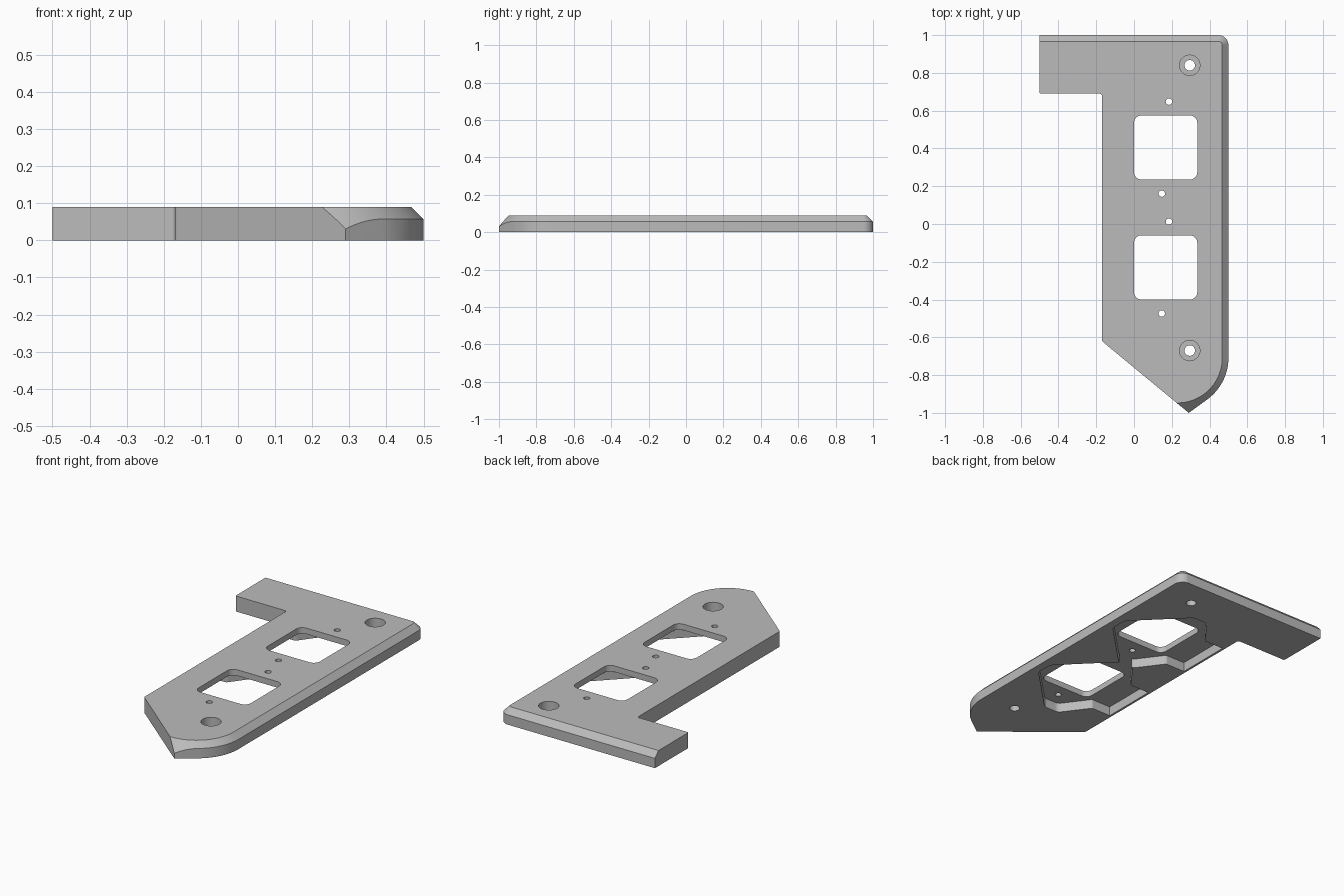
import bpy, bmesh, math
from mathutils import Vector

cube = bpy.data.objects.get("Cube")
if cube:
    bpy.data.objects.remove(cube, do_unlink=True)

HEIGHT = 0.09

grey = bpy.data.materials.new("plate_grey")
grey.use_nodes = True
grey.diffuse_color = (0.5, 0.5, 0.5, 1)
grey.node_tree.nodes["Principled BSDF"].inputs["Base Color"].default_value = grey.diffuse_color


def rounded(corners, steps=12):
    """Turn (x, y, radius) corners into a loop with filleted corners."""
    loop = []
    for i, (x, y, r) in enumerate(corners):
        p = Vector((x, y))
        if r == 0:
            loop.append(p)
            continue
        a = (Vector(corners[i - 1][:2]) - p).normalized()
        b = (Vector(corners[(i + 1) % len(corners)][:2]) - p).normalized()
        half = a.angle(b) / 2
        centre = p + (a + b).normalized() * r / math.sin(half)
        start = p + a * r / math.tan(half) - centre
        end = p + b * r / math.tan(half) - centre
        sweep = start.angle_signed(end)
        for k in range(steps + 1):
            t = -sweep * k / steps
            c, s = math.cos(t), math.sin(t)
            loop.append(centre + Vector((c * start.x - s * start.y, s * start.x + c * start.y)))
    return loop


def solid(name, low, high, z0, z1):
    """Loft a closed solid between two loops of equal length."""
    bm = bmesh.new()
    lo = [bm.verts.new((p.x, p.y, z0)) for p in low]
    hi = [bm.verts.new((p.x, p.y, z1)) for p in high]
    bm.faces.new(lo)
    bm.faces.new(hi)
    for i in range(len(lo)):
        j = (i + 1) % len(lo)
        bm.faces.new((lo[i], lo[j], hi[j], hi[i]))
    bmesh.ops.recalc_face_normals(bm, faces=bm.faces)
    mesh = bpy.data.meshes.new(name)
    bm.to_mesh(mesh)
    bm.free()
    mesh.materials.append(grey)
    obj = bpy.data.objects.new(name, mesh)
    bpy.context.collection.objects.link(obj)
    return obj


def prism(name, corners, z0, z1):
    loop = rounded(corners)
    return solid(name, loop, loop, z0, z1)


def drill(x, y, r, z0=-0.05):
    loop = [Vector((x + r * math.cos(math.tau * k / 32), y + r * math.sin(math.tau * k / 32)))
            for k in range(32)]
    return solid("hole_cutter", loop, loop, z0, 0.2)


def combine(obj, tool, operation):
    tool.hide_render = True
    mod = obj.modifiers.new(operation.lower(), "BOOLEAN")
    mod.operation = operation
    mod.solver = "EXACT"
    mod.object = tool
    bpy.context.view_layer.objects.active = obj
    bpy.ops.object.modifier_apply(modifier=mod.name)
    bpy.data.objects.remove(tool, do_unlink=True)


# Plate outline
plate = prism("mounting_plate", [
    (-0.5, 1, 0), (-0.5, 0.69, 0.008), (-0.17, 0.69, 0.012), (-0.17, -0.62, 0.02),
    (0.29, -1, 0), (0.5, -0.847, 0.27), (0.5, 1, 0.053)], 0, HEIGHT + 0.02)


# Sloped envelope that bevels the back, the left side and the rounded nose
def envelope(d):
    r = 0.237 + d
    turn = math.radians(130)
    far_y = -0.71 + (r + 1.03 * math.cos(turn)) / -math.sin(turn)
    return rounded([(-0.8, 0.967 + d, 0), (-0.8, far_y, 0),
                    (0.467 + d, -0.71 - r * math.tan(turn / 2), r),
                    (0.467 + d, 0.967 + d, 0.02 + d)], 32)


combine(plate, solid("bevel_envelope", envelope(HEIGHT + 0.01), envelope(0), -0.01, HEIGHT), "INTERSECT")

# Two square windows, each with a pocket underneath that runs to the right rim
for cy in (0.405, -0.23):
    upper = [(-0.157, 0.165, 0), (-0.03, 0.165, 0.02), (0.085, 0.32, 0.04),
             (0.18, 0.32, 0.04), (0.45, 0.05, 0.05)]
    outline = upper + [(x, -y, r) for x, y, r in reversed(upper)]
    combine(plate, prism("pocket_cutter", [(x, cy + y, r) for x, y, r in outline], -0.05, 0.055),
            "DIFFERENCE")
    window = [(0, cy - 0.17, 0.04), (0.335, cy - 0.17, 0.04),
              (0.335, cy + 0.17, 0.04), (0, cy + 0.17, 0.04)]
    combine(plate, prism("window_cutter", window, -0.05, 0.2), "DIFFERENCE")
    # Small pin holes above and below the window
    for x, y in ((0.185, cy + 0.243), (0.147, cy - 0.244)):
        combine(plate, drill(x, y, 0.017), "DIFFERENCE")

# Counterbored screw holes
for y in (0.84, -0.67):
    combine(plate, drill(0.295, y, 0.028), "DIFFERENCE")
    combine(plate, drill(0.295, y, 0.054, 0.035), "DIFFERENCE")

# Smooth rounded walls, crisp edges
bpy.ops.object.select_all(action="DESELECT")
plate.select_set(True)
bpy.context.view_layer.objects.active = plate
bpy.ops.object.shade_smooth_by_angle(angle=math.radians(25))
